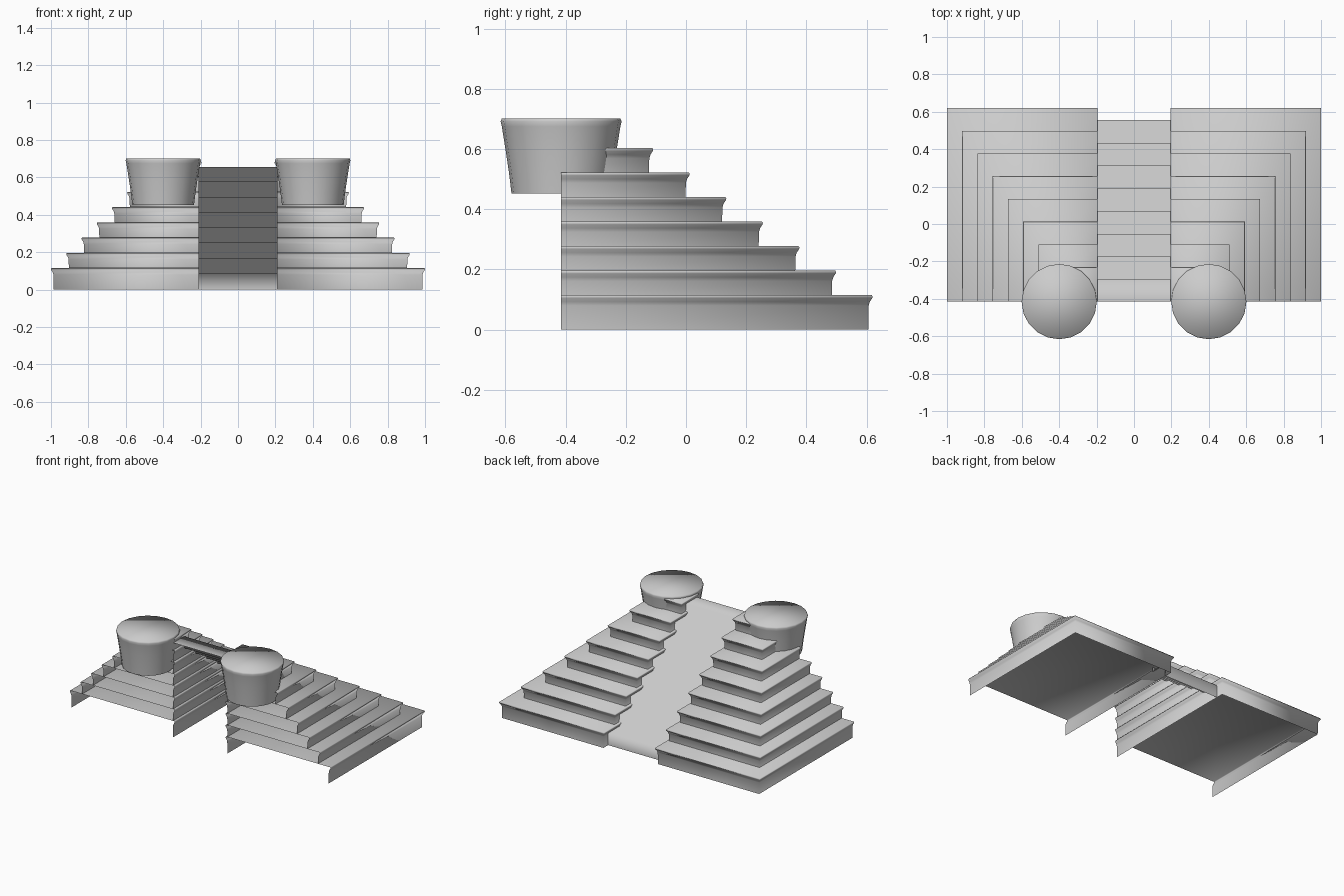
import bpy
from math import cos, sin, tau

if "Cube" in bpy.data.objects:
    bpy.data.objects.remove(bpy.data.objects["Cube"], do_unlink=True)

# One plain stone colour
stone = bpy.data.materials.new("light_grey_stone")
stone.use_nodes = True
stone.diffuse_color = (0.6, 0.6, 0.6, 1)
stone.node_tree.nodes["Principled BSDF"].inputs["Base Color"].default_value = (0.6, 0.6, 0.6, 1)

FRONT = -0.415
STEP_X, STEP_Y, STEP_Z = 0.0815, 0.1215, 0.0815


def make(name, verts, faces, mirror=False):
    mesh = bpy.data.meshes.new(name)
    mesh.from_pydata(verts, [], faces)
    mesh.materials.append(stone)
    mesh.shade_smooth()
    obj = bpy.data.objects.new(name, mesh)
    bpy.context.collection.objects.link(obj)
    if mirror:
        obj.modifiers.new("mirror", 'MIRROR').use_mirror_merge = False
    return obj


def skin(rings, closed):
    """Bridge equal rings from bottom to top and cap the last one."""
    n = len(rings[0])
    verts = [p for ring in rings for p in ring]
    faces = []
    for r in range(len(rings) - 1):
        for i in range(n if closed else n - 1):
            j = (i + 1) % n
            faces.append((r * n + i, r * n + j, (r + 1) * n + j, (r + 1) * n + i))
    top = (len(rings) - 1) * n
    faces.append(tuple(range(top, top + n)))
    return verts, faces


# Terraces: caps with a flared lip, open at the front and underneath
LIP = [(0.013, -0.035), (0.009, -0.022), (0.001, -0.010), (0.0, -0.005), (0.003, 0.0)]
for k in range(8):
    top = 0.115 + k * STEP_Z
    base = 0 if k == 0 else top - STEP_Z
    inner, outer, back = 0.195, 1 - k * STEP_X, 0.62 - k * STEP_Y
    rings = []
    for inset, z in [(0.014, base)] + [(i, top + d) for i, d in LIP]:
        a, b, c = inner + inset, outer - inset, back - inset
        rings.append([(b, FRONT, z), (b, c, z), (a, c, z), (a, FRONT, z)])
    make(f"terrace_{k + 1}", *skin(rings, False), mirror=True)

# Central stairway: one folded strip of risers and treads
path = [(0.555, 0.0)]
for k in range(8):
    z = 0.086 + k * STEP_Z
    path += [(0.555 - k * STEP_Y, z), (0.555 - (k + 1) * STEP_Y, z)]
path[-1] = (FRONT, path[-1][1])
verts = [(x, y, z) for y, z in path for x in (0.212, -0.212)]
faces = [(2 * i, 2 * i + 1, 2 * i + 3, 2 * i + 2) for i in range(len(path) - 1)]
make("stairway", verts, faces)

# Round flared drums at the front
SIDES = 20
drum = [(0.165, 0.453), (0.173, 0.52), (0.185, 0.6), (0.197, 0.675), (0.201, 0.692), (0.197, 0.702)]
rings = [[(0.4 + r * cos(tau * i / SIDES), FRONT + r * sin(tau * i / SIDES), z)
          for i in range(SIDES)] for r, z in drum]
make("drum", *skin(rings, True), mirror=True)
